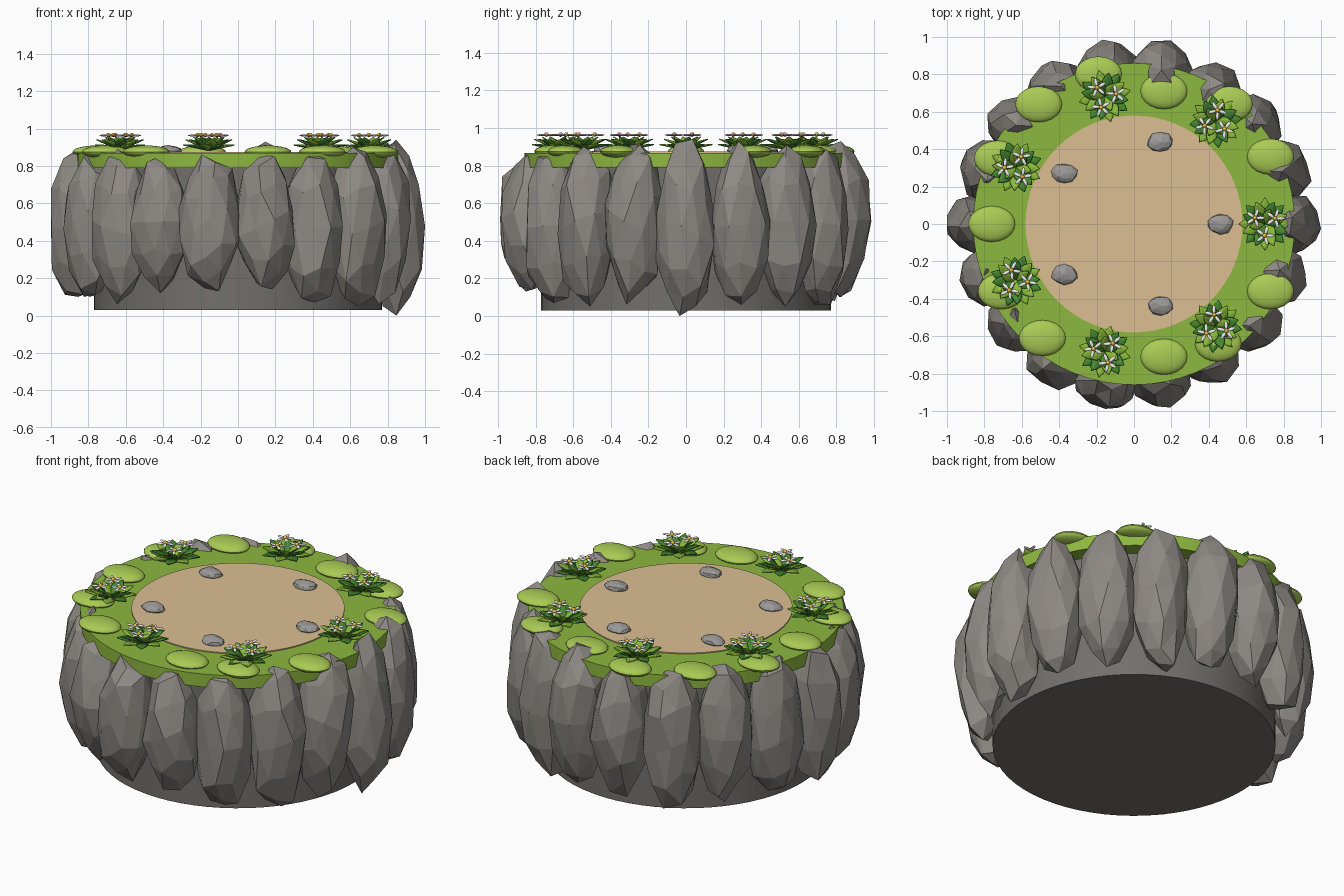
import bpy, bmesh, random
from math import sin, cos, pi, radians
from mathutils import Matrix, Vector

if "Cube" in bpy.data.objects:
    bpy.data.objects.remove(bpy.data.objects["Cube"])

random.seed(7)

def material(name, rgb):
    m = bpy.data.materials.new(name)
    m.diffuse_color = (*rgb, 1)
    m.use_nodes = True
    m.node_tree.nodes["Principled BSDF"].inputs["Base Color"].default_value = m.diffuse_color
    return m

STONE = material("stone", (0.27, 0.25, 0.23))
CORE = material("core_stone", (0.17, 0.16, 0.15))
PEBBLE = material("pebble_grey", (0.33, 0.32, 0.31))
SAND = material("sand", (0.72, 0.52, 0.29))
MOSS = material("moss", (0.27, 0.48, 0.05))
TUFT = material("moss_light", (0.40, 0.60, 0.09))
LEAF_A = material("leaf_light", (0.25, 0.50, 0.04))
LEAF_B = material("leaf_dark", (0.06, 0.25, 0.03))
PETAL = material("petal_white", (0.9, 0.86, 0.86))
HEART = material("flower_centre", (0.9, 0.5, 0.05))

def finish(bm, name, mats, smooth=True):
    me = bpy.data.meshes.new(name)
    bmesh.ops.recalc_face_normals(bm, faces=bm.faces)
    bm.to_mesh(me)
    bm.free()
    for m in mats:
        me.materials.append(m)
    ob = bpy.data.objects.new(name, me)
    bpy.context.collection.objects.link(ob)
    if smooth:
        bpy.ops.object.select_all(action='DESELECT')
        ob.select_set(True)
        bpy.context.view_layer.objects.active = ob
        bpy.ops.object.shade_smooth_by_angle(angle=radians(40))
    return ob

def drum(name, r, z0, z1, mat):
    bm = bmesh.new()
    bmesh.ops.create_cone(bm, cap_ends=True, segments=64, radius1=r, radius2=r, depth=z1 - z0,
                          matrix=Matrix.Translation((0, 0, (z0 + z1) / 2)))
    return finish(bm, name, [mat])

# core, moss bed and sand floor
drum("stone_core", 0.77, 0.03, 0.80, CORE)
drum("moss_bed", 0.86, 0.79, 0.868, MOSS)
drum("sand_floor", 0.58, 0.84, 0.874, SAND)

# ring of tall faceted boulders: bottom and top height of each, every 20 degrees
spans = [(0.0, .94), (.06, .93), (.05, .91), (.06, .90), (.10, .93), (.10, .90),
         (.08, .89), (.08, .91), (.10, .89), (.10, .88), (.10, .88), (.06, .89),
         (.12, .85), (.13, .86), (.14, .86), (.07, .87), (.05, .90), (.06, .91)]
for i, (lo, hi) in enumerate(spans):
    bm = bmesh.new()
    bmesh.ops.create_icosphere(bm, subdivisions=2, radius=1)
    spin = Matrix.Rotation(random.uniform(0, 6.28), 3, 'Z')
    tip = Matrix.Rotation(random.uniform(-.3, .3), 3, 'X')
    for v in bm.verts:
        v.co = tip @ (spin @ v.co) * random.uniform(0.9, 1.08)
    zs = [v.co.z for v in bm.verts]
    xs = [v.co.x for v in bm.verts]
    z0, z1, x1 = min(zs), max(zs), max(xs)
    outer = 1.0 if i in (0, 4, 5, 9, 13, 14) else 0.98
    turn = Matrix.Rotation(radians(20 * i), 3, 'Z')
    for v in bm.verts:
        z = lo + (v.co.z - z0) / (z1 - z0) * (hi - lo)
        v.co = turn @ Vector((outer + (v.co.x - x1) * 0.155, v.co.y * 0.165, z))
    finish(bm, f"boulder_{i + 1}", [STONE], smooth=False)

# flattened moss tufts
tufts = [(.16, .71), (.51, .64), (.73, .36), (.73, -.36), (.16, -.71), (.45, -.64),
         (-.49, -.61), (-.71, -.36), (-.76, 0), (-.73, .35), (-.51, .64), (-.19, .80)]
for i, (x, y) in enumerate(tufts):
    bm = bmesh.new()
    s = Matrix.Diagonal((0.125, 0.096, 0.034, 1))
    bmesh.ops.create_uvsphere(bm, u_segments=20, v_segments=12, radius=1,
                              matrix=Matrix.Translation((x, y, 0.875)) @ s)
    finish(bm, f"moss_tuft_{i + 1}", [TUFT])

# pebbles on the sand
for i in range(5):
    a = 2 * pi * i / 5
    bm = bmesh.new()
    bmesh.ops.create_icosphere(bm, subdivisions=2, radius=1)
    for v in bm.verts:
        c = v.co * random.uniform(.9, 1.08)
        v.co = (0.46 * cos(a) + c.x * .07, 0.46 * sin(a) + c.y * .054, 0.88 + c.z * .03)
    finish(bm, f"pebble_{i + 1}", [PEBBLE], smooth=False)

def blade(bm, place, length, width, rise, mat):
    """Pointed, gently folded leaf or petal running along local x."""
    rows = []
    for k in range(7):
        t = k / 6
        w = width * sin(pi * (0.08 + 0.92 * t) ** 1.15)
        z = rise * t
        rows.append([bm.verts.new(place @ Vector((length * t, s * w, z + abs(s) * w * .25)))
                     for s in (-1, 0, 1)])
    for a, b in zip(rows, rows[1:]):
        for j in (0, 1):
            bm.faces.new((a[j], b[j], b[j + 1], a[j + 1])).material_index = mat

# seven flowering rosettes
for i in range(7):
    a = 2 * pi * i / 7
    base = Matrix.Translation((0.70 * cos(a), 0.70 * sin(a), 0.885)) @ Matrix.Rotation(a, 4, 'Z')
    bm = bmesh.new()
    for count, length, width, rise, twist in ((8, .14, .032, .03, 0), (8, .125, .03, .058, .39),
                                              (6, .08, .024, .07, .2)):
        for k in range(count):
            turn = Matrix.Rotation(2 * pi * k / count + twist, 4, 'Z')
            blade(bm, base @ turn, length, width, rise, (k + (count == 6)) % 2)
    leaves = finish(bm, f"rosette_leaves_{i + 1}", [LEAF_A, LEAF_B])
    leaves.modifiers.new("thickness", 'SOLIDIFY').thickness = 0.006

    # three small five-petalled blooms
    bm = bmesh.new()
    for f in range(3):
        b = 2 * pi * f / 3 + .5
        place = base @ Matrix.Translation((.062 * cos(b), .062 * sin(b), .078))
        for k in range(5):
            petal = (place @ Matrix.Rotation(2 * pi * k / 5, 4, 'Z')
                     @ Matrix.Translation((.029, 0, 0)) @ Matrix.Diagonal((.024, .0095, .005, 1)))
            bmesh.ops.create_uvsphere(bm, u_segments=8, v_segments=6, radius=1, matrix=petal)
        n = len(bm.faces)
        bmesh.ops.create_uvsphere(bm, u_segments=10, v_segments=6, radius=.012,
                                  matrix=place @ Matrix.Translation((0, 0, .002)))
        for face in list(bm.faces)[n:]:
            face.material_index = 1
    finish(bm, f"blossoms_{i + 1}", [PETAL, HEART])
